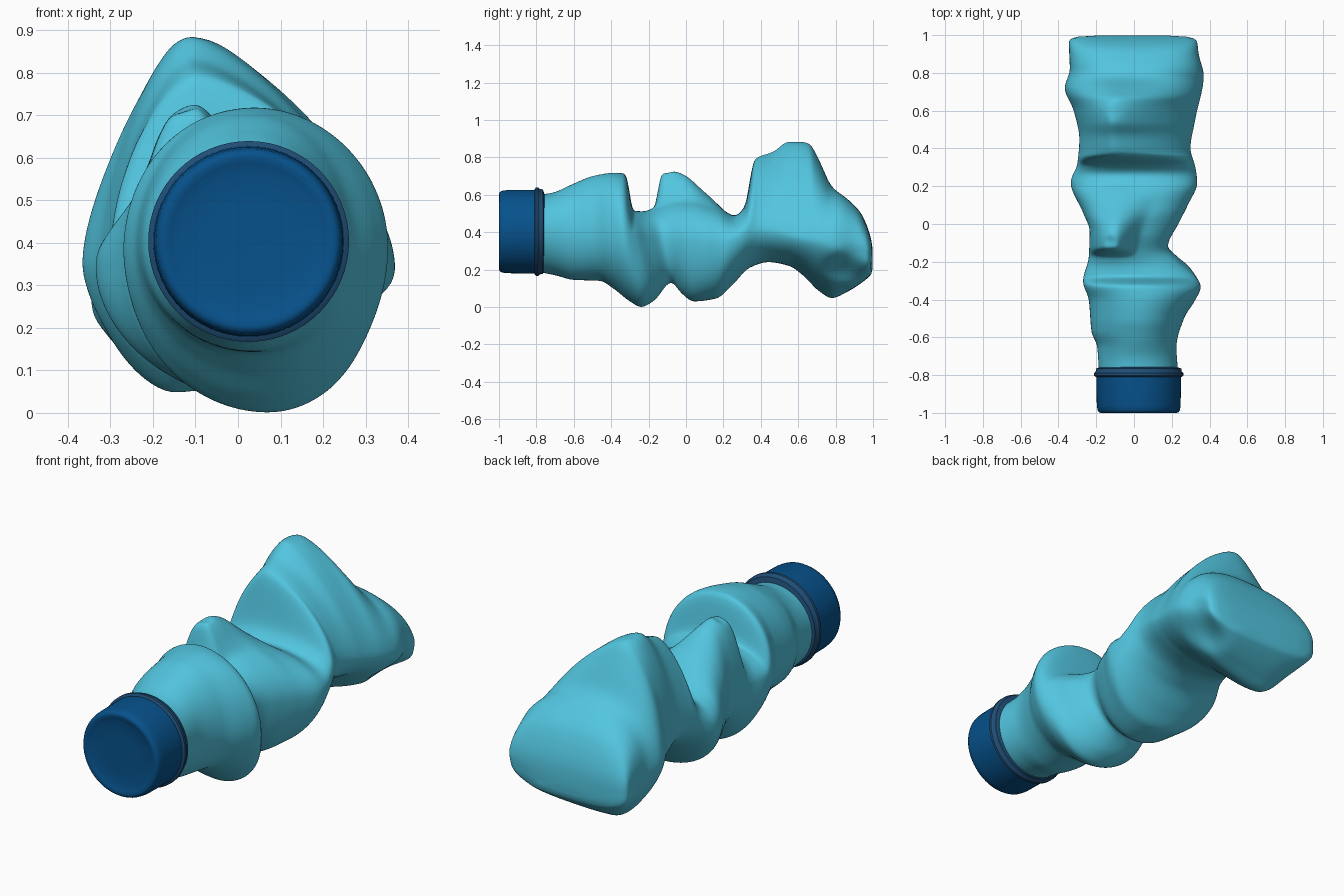
import bpy, bmesh, math
from mathutils import Vector

if "Cube" in bpy.data.objects:
    bpy.data.objects.remove(bpy.data.objects["Cube"])


def material(name, rgb):
    m = bpy.data.materials.new(name)
    m.diffuse_color = (*rgb, 1)
    m.use_nodes = True
    m.node_tree.nodes["Principled BSDF"].inputs["Base Color"].default_value = m.diffuse_color
    return m


CYAN = material("light cyan plastic", (0.085, 0.56, 0.74))
BLUE = material("dark blue plastic", (0.002, 0.083, 0.26))
SLATE = material("collar blue", (0.014, 0.075, 0.18))


def curve(keys, y):
    """Monotone cubic interpolation through (y, value) pairs."""
    n = len(keys)
    if y <= keys[0][0]:
        return keys[0][1]
    if y >= keys[-1][0]:
        return keys[-1][1]

    def slope(i):
        return (keys[i + 1][1] - keys[i][1]) / (keys[i + 1][0] - keys[i][0])

    def tangent(i):
        if i == 0 or i == n - 1:
            return slope(min(i, n - 2))
        a, b = slope(i - 1), slope(i)
        return 0 if a * b <= 0 else 2 * a * b / (a + b)

    i = max(k for k in range(n - 1) if keys[k][0] <= y)
    h = keys[i + 1][0] - keys[i][0]
    t = (y - keys[i][0]) / h
    return ((2*t**3 - 3*t*t + 1) * keys[i][1] + (t**3 - 2*t*t + t) * h * tangent(i)
            + (3*t*t - 2*t**3) * keys[i + 1][1] + (t**3 - t*t) * h * tangent(i + 1))


# crumpled outline of the bottle along its length: (y, value)
TOP = [(-.8, .60), (-.72, .61), (-.6, .66), (-.5, .70), (-.38, .718), (-.325, .714),
       (-.308, .66), (-.285, .515), (-.23, .512), (-.15, .54), (-.05, .575), (.03, .58),
       (.12, .555), (.18, .53), (.26, .49), (.315, .54),
       (.345, .70), (.365, .79), (.47, .835), (.54, .885), (.6, .896), (.66, .875),
       (.71, .79), (.78, .645), (.86, .58), (.93, .51), (.97, .43), (1, .33)]
# narrow knob rising from the middle section: height and half width
KNOB = [(-.165, 0), (-.15, .09), (-.13, .175), (-.08, .165), (-.01, .135), (.06, .08),
        (.13, .04), (.2, 0)]
KNOB_WIDTH = [(-.15, .14), (-.05, .17), (.2, .28)]
BOTTOM = [(-.8, .19), (-.7, .17), (-.6, .145), (-.46, .14), (-.39, .10), (-.3, .03),
          (-.24, .0), (-.17, .035), (-.08, .13), (-.02, .07), (.04, .03), (.16, .045),
          (.25, .12), (.34, .21), (.44, .24), (.55, .22), (.63, .165), (.71, .085),
          (.78, .047), (.86, .08), (.94, .13), (1, .18)]
RIGHT = [(-.8, .235), (-.65, .225), (-.5, .265), (-.4, .325), (-.33, .354), (-.27, .32),
         (-.2, .24), (-.12, .18), (0, .235), (.1, .285), (.22, .335), (.3, .325),
         (.4, .30), (.55, .325), (.78, .37), (.9, .345), (.97, .335), (1, .29)]
LEFT = [(-.8, -.185), (-.65, -.195), (-.57, -.225), (-.4, -.24), (-.3, -.27), (-.18, -.24),
        (-.04, -.235), (.06, -.27), (.22, -.335), (.32, -.30), (.45, -.29), (.6, -.32),
        (.72, -.367), (.82, -.34), (.97, -.345), (1, -.30)]
RIDGE = [(-.7, .02), (-.4, .04), (-.28, 0), (-.15, -.08), (0, -.07), (.2, -.03), (.3, -.03),
         (.36, -.10), (.6, -.11), (.72, -.08), (.85, 0), (1, 0)]
KEEL = [(-.7, .02), (-.4, .05), (-.24, .07), (-.08, .02), (.1, .03), (.4, 0), (.78, -.15),
        (1, -.02)]
MIDDLE = [(-.7, .40), (-.35, .39), (-.1, .36), (.2, .34), (.4, .42), (.6, .38), (.8, .33),
          (1, .26)]
TOP_POWER = [(-.35, 2), (-.2, 2), (.1, 2), (.3, 2.3), (.38, 1.5), (.6, 1.36), (.72, 1.6),
             (.82, 2.3), (1, 3.5)]
LOW_POWER = [(-.15, 2), (.1, 2.1), (.35, 2), (.5, 2), (.75, 1.6), (1, 3.0)]

# dents pressed into the skin: centre, radius, push
DENTS = [((.28, .87, .20), .17, (-.05, -.01, .02)),
         ((-.13, -.10, .73), .05, (0, .005, -.015)),
         ((-.11, .6, .91), .07, (0, 0, -.012))]


def ring(y, count=128):
    lo, hi, mid = curve(BOTTOM, y), curve(TOP, y), curve(MIDDLE, y)
    points = []
    for k in range(count):
        a = 2 * math.pi * k / count
        c, s = math.cos(a), math.sin(a)
        up = s >= 0
        p = curve(TOP_POWER if up else LOW_POWER, y)
        if up and c < 0:  # the crest is fuller on its left side
            p += .2 * math.exp(-((y - .55) / .15) ** 2)
        norm = (abs(c) ** p + abs(s) ** p) ** (-1 / p)
        u, v = c * norm, s * norm
        z = mid + v * ((hi - mid) if up else (mid - lo))
        # the fold behind the shoulder leans, so widths there are read on a slant
        slant = y + .25 * (z - .37) * math.exp(-((y + .2) / .14) ** 2)
        edge = curve(RIGHT if c > 0 else LEFT, slant)
        # extreme points slide from the mid-line to the ridge or keel
        ax = curve(RIDGE if up else KEEL, y)
        x = ax + abs(u) * (edge - ax)
        if up:
            d = abs(x + .13) / curve(KNOB_WIDTH, y)
            if d < 1:
                z += curve(KNOB, y) * (1 - d ** 2.5) ** 2
        pt = Vector((x, y, z))
        for centre, r, push in DENTS:
            d = (pt - Vector(centre)).length / r
            if d < 1:
                pt = pt + Vector(push) * (1 - d * d) ** 2
        points.append(pt)
    return points


def finish(bm, name, mat, angle):
    bmesh.ops.recalc_face_normals(bm, faces=bm.faces[:])
    me = bpy.data.meshes.new(name)
    bm.to_mesh(me)
    bm.free()
    me.materials.append(mat)
    ob = bpy.data.objects.new(name, me)
    bpy.context.collection.objects.link(ob)
    bpy.ops.object.select_all(action='DESELECT')
    ob.select_set(True)
    bpy.context.view_layer.objects.active = ob
    bpy.ops.object.shade_smooth_by_angle(angle=math.radians(angle))
    return ob


def loft(rings, name, mat, angle=40):
    bm = bmesh.new()
    loops = [[bm.verts.new(p) for p in r] for r in rings]
    n = len(loops[0])
    for a, b in zip(loops, loops[1:]):
        for k in range(n):
            bm.faces.new((a[k], a[(k + 1) % n], b[(k + 1) % n], b[k]))
    # close each end with a fan
    for loop in (loops[0], loops[-1]):
        centre = bm.verts.new(sum((v.co for v in loop), Vector()) / n)
        for k in range(n):
            bm.faces.new((loop[k], loop[(k + 1) % n], centre))
    return finish(bm, name, mat, angle)


# crumpled bottle body
steps = 220
body = loft([ring(-.79 + 1.79 * i / steps) for i in range(steps + 1)],
            "crumpled_bottle", CYAN, 75)
soft = body.modifiers.new("soft folds", 'SMOOTH')
soft.factor, soft.iterations = 0.5, 8


def turned(profile, name, mat):
    """Round part about the neck axis from (y, radius) pairs."""
    rings = [[Vector((.025 + r * math.cos(2 * math.pi * k / 64), y,
                      .403 + r * math.sin(2 * math.pi * k / 64))) for k in range(64)]
             for y, r in profile]
    return loft(rings, name, mat)


# screw cap with rounded rim and slightly sunken end
turned([(-.988, .10), (-.989, .165), (-.995, .185), (-1, .20), (-.996, .211), (-.985, .218),
        (-.96, .222), (-.81, .224), (-.80, .21)], "screw_cap", BLUE)
# neck collar under the cap
turned([(-.815, .20), (-.81, .226), (-.803, .236), (-.79, .236), (-.782, .228),
        (-.765, .226), (-.757, .20)], "neck_collar", SLATE)
